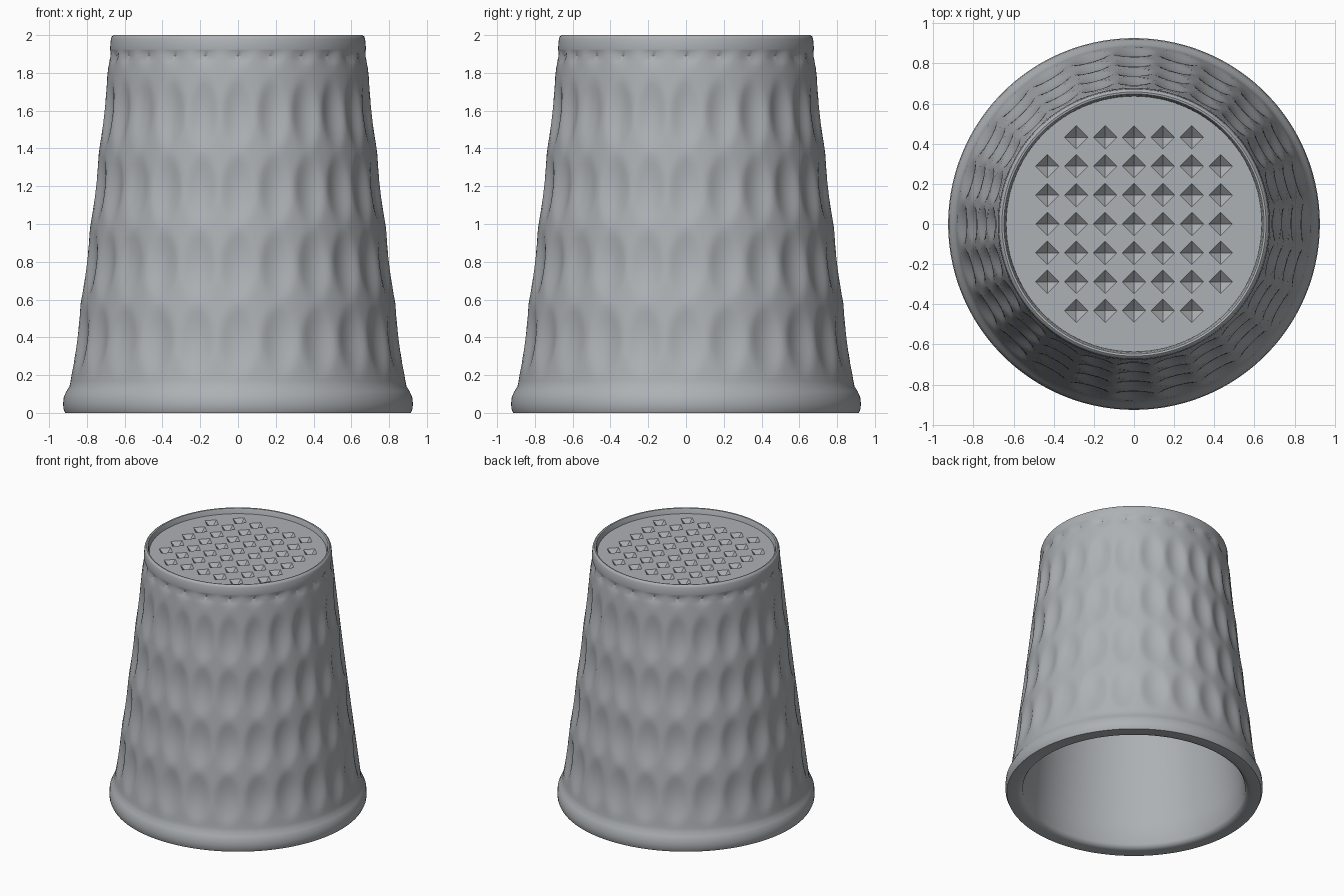
import bpy, bmesh, math

if "Cube" in bpy.data.objects:
    bpy.data.objects.remove(bpy.data.objects["Cube"])

metal = bpy.data.materials.new("steel grey")
metal.diffuse_color = (0.42, 0.44, 0.46, 1)
metal.use_nodes = True
metal.node_tree.nodes["Principled BSDF"].inputs["Base Color"].default_value = metal.diffuse_color

SEG = 240        # steps around the body
COLUMNS = 24     # dimples in each row
ROWS = [0.38, 0.78, 1.18, 1.58, 1.91]


def finish(name, bm):
    bmesh.ops.recalc_face_normals(bm, faces=bm.faces)
    me = bpy.data.meshes.new(name)
    bm.to_mesh(me)
    bm.free()
    me.materials.append(metal)
    ob = bpy.data.objects.new(name, me)
    bpy.context.collection.objects.link(ob)
    return ob


def select(ob):
    bpy.ops.object.select_all(action='DESELECT')
    ob.select_set(True)
    bpy.context.view_layer.objects.active = ob


def dimple(angle, z):
    """Depth of the soft oval dimples at a point on the wall."""
    step = math.tau / COLUMNS
    da = (angle + step / 2) % step - step / 2
    depth = 0
    for row in ROWS:
        half = 0.19 if row < 1.8 else 0.07
        d = (da / (step * 0.46)) ** 2 + ((z - row) / half) ** 2
        if d < 1:
            depth = max(depth, (0.024 if row < 1.8 else 0.018) * (1 - d) ** 1.3)
    return depth


# Body: dimpled wall, rolled hem, top rim and hollow inside in one closed lathe
hem = [(0.80, 0.03), (0.815, 0.008), (0.84, 0), (0.915, 0), (0.924, 0.02),
       (0.926, 0.05), (0.922, 0.085), (0.908, 0.115), (0.892, 0.14), (0.886, 0.17)]
wall = []
for i in range(1, 58):
    t = i / 58
    wall.append((0.886 - 0.209 * t - 0.006 * math.sin(math.pi * t), 0.17 + 1.75 * t))
rim = [(0.677, 1.92), (0.678, 1.925), (0.673, 1.98), (0.668, 1.993), (0.658, 2.0),
       (0.648, 1.998), (0.642, 1.985), (0.636, 1.945), (0.625, 1.90)]
inside = [(0.60, 1.88), (0.62, 1.80), (0.78, 0.20)]
profile = hem + wall + rim + inside
first, last = len(hem), len(hem) + len(wall)

bm = bmesh.new()
rings = []
for k, (r, z) in enumerate(profile):
    ring = []
    for s in range(SEG):
        a = math.tau * s / SEG
        rr = r - (dimple(a, z) if first <= k < last else 0)
        ring.append(bm.verts.new((rr * math.cos(a), rr * math.sin(a), z)))
    rings.append(ring)
for k in range(len(rings)):
    p, q = rings[k], rings[(k + 1) % len(rings)]
    for s in range(SEG):
        n = (s + 1) % SEG
        bm.faces.new((p[s], p[n], q[n], q[s]))
body = finish("thimble_body", bm)
select(body)
bpy.ops.object.shade_smooth_by_angle(angle=math.radians(40))

# Top plate: recessed disc
bm = bmesh.new()
bmesh.ops.create_cone(bm, cap_ends=True, segments=96, radius1=0.637, radius2=0.637, depth=0.075)
bmesh.ops.translate(bm, vec=(0, 0, 1.9225), verts=bm.verts)
plate = finish("top_plate", bm)

# Pyramid pits pressed into the plate, 7 x 7 without the corners
bm = bmesh.new()
for i in range(-3, 4):
    for j in range(-3, 4):
        if abs(i) == 3 and abs(j) == 3:
            continue
        geo = bmesh.ops.create_cone(bm, cap_ends=True, segments=4,
                                    radius1=0.0, radius2=0.08, depth=0.06)
        bmesh.ops.translate(bm, vec=(i * 0.144, j * 0.144, 1.94), verts=geo["verts"])
        for v in geo["verts"]:          # keep neighbouring cutters apart
            cx, cy = i * 0.144, j * 0.144
            v.co.x = cx + (v.co.x - cx) * 0.88
            v.co.y = cy + (v.co.y - cy) * 0.88
bmesh.ops.remove_doubles(bm, verts=bm.verts, dist=0.0005)
cutter = finish("pit_cutter", bm)
cutter.hide_render = True

mod = plate.modifiers.new("pits", 'BOOLEAN')
mod.operation = 'DIFFERENCE'
mod.solver = 'EXACT'
mod.object = cutter
select(plate)
bpy.ops.object.modifier_apply(modifier=mod.name)
bpy.data.objects.remove(cutter)
